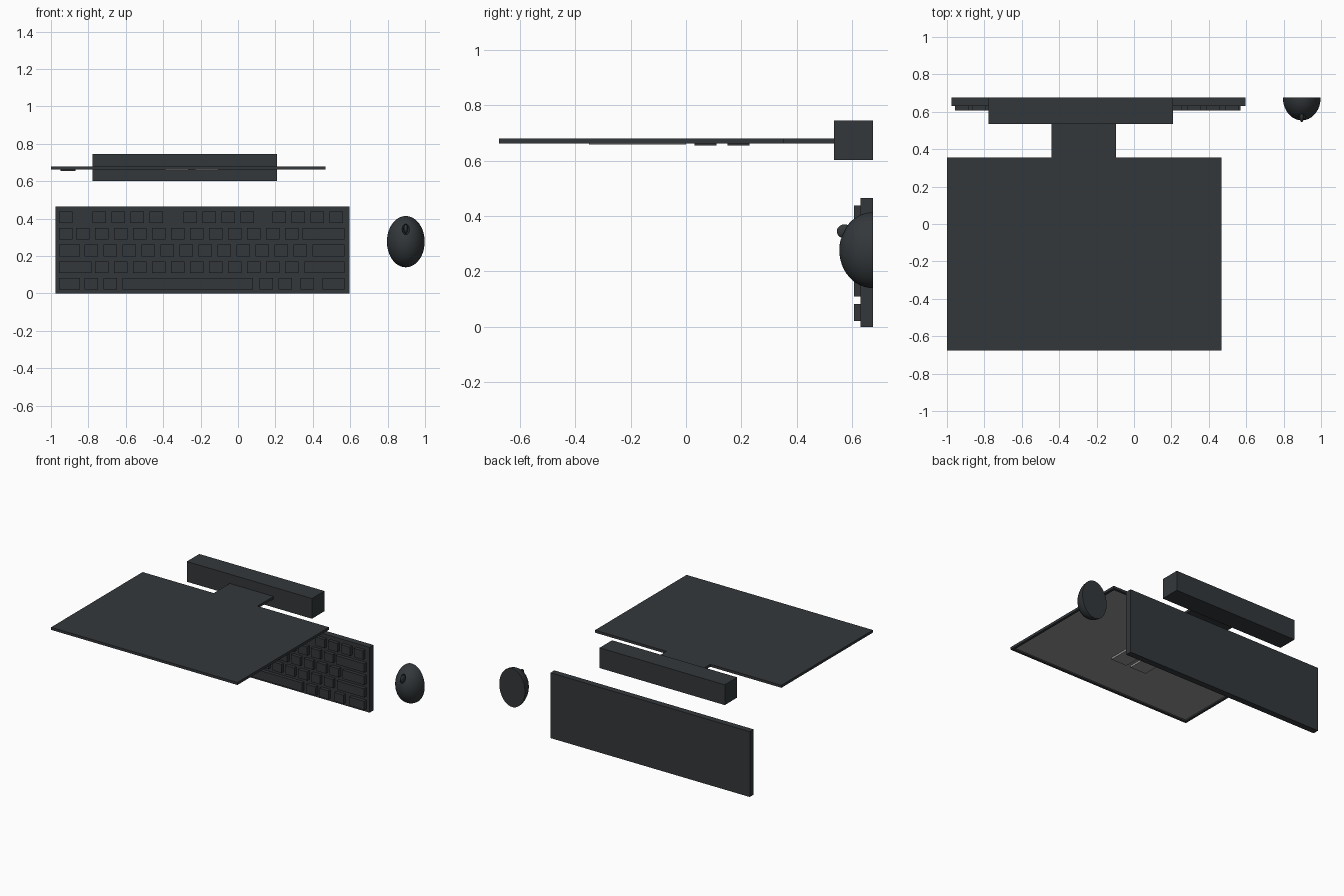
import bpy
import bmesh
from mathutils import Vector

if "Cube" in bpy.data.objects:
    bpy.data.objects.remove(bpy.data.objects["Cube"], do_unlink=True)


def make_material(name, color):
    mat = bpy.data.materials.new(name)
    mat.use_nodes = True
    mat.diffuse_color = color
    mat.node_tree.nodes["Principled BSDF"].inputs["Base Color"].default_value = color
    return mat


dark = make_material("dark_plastic", (0.033, 0.039, 0.043, 1))
light = make_material("screen_grey", (0.3, 0.3, 0.3, 1))


def add_box(bm, low, high):
    low, high = Vector(low), Vector(high)
    verts = bmesh.ops.create_cube(bm, size=1)["verts"]
    bmesh.ops.scale(bm, vec=high - low, verts=verts)
    bmesh.ops.translate(bm, vec=(low + high) / 2, verts=verts)


def finish(bm, name, *mats):
    mesh = bpy.data.meshes.new(name)
    bm.to_mesh(mesh)
    bm.free()
    obj = bpy.data.objects.new(name, mesh)
    bpy.context.collection.objects.link(obj)
    for mat in mats:
        mesh.materials.append(mat)
    return obj


def boxes(name, mat, *spans):
    bm = bmesh.new()
    for low, high in spans:
        add_box(bm, low, high)
    return finish(bm, name, mat)


# Monitor: lying face down, with a recessed screen underneath
PANEL_LOW, PANEL_HIGH, SCREEN_Z = 0.662, 0.68, 0.672
bm = bmesh.new()
add_box(bm, (-1, -0.675, PANEL_LOW), (0.468, 0.355, PANEL_HIGH))
bm.normal_update()
screen = min(bm.faces, key=lambda f: f.normal.z)
bmesh.ops.inset_region(bm, faces=[screen], thickness=0.025)
pocket = bmesh.ops.extrude_discrete_faces(bm, faces=[screen])["faces"][0]
bmesh.ops.translate(bm, vec=(0, 0, SCREEN_Z - PANEL_LOW), verts=pocket.verts)
pocket.material_index = 1
finish(bm, "monitor_panel", dark, light)

# Stand
boxes("stand_neck", dark, ((-0.44, 0.355, PANEL_LOW), (-0.095, 0.54, PANEL_HIGH)))
boxes("stand_base", dark, ((-0.778, 0.535, 0.602), (0.208, 0.675, 0.746)))

# Raised shapes on the screen
boxes("screen_windows", light,
      *[((x, -0.35, 0.658), (x + 0.125, 0, SCREEN_Z)) for x in (-0.39, -0.23)])
boxes("screen_icons", dark,
      *[((-0.95, y, 0.655), (-0.87, y + 0.08, SCREEN_Z)) for y in (0.03, 0.15)])

# Keyboard body
boxes("keyboard_body", dark, ((-0.975, 0.631, 0), (0.595, 0.675, 0.465)))

# Keys: each run is first left edge, number of keys, key width
PITCH, KEY = 0.1015, 0.072
key_rows = [
    [(-0.957, 1, 0.113), (-0.82, 2, KEY), (-0.617, 1, 0.697), (0.115, 2, KEY),
     (0.334, 1, KEY), (0.452, 1, 0.117)],
    [(-0.957, 1, 0.173), (-0.764, 11, KEY), (0.355, 1, 0.214)],
    [(-0.957, 1, 0.113), (-0.82, 12, KEY), (0.398, 1, 0.171)],
    [(-0.957, 1, KEY), (-0.866, 12, KEY), (0.345, 1, 0.224)],
    [(-0.957, 1, KEY), (-0.777, 4, KEY), (-0.291, 4, KEY), (0.184, 4, KEY)],
]
spans = []
for row, runs in enumerate(key_rows):
    z = 0.021 + row * 0.089
    for start, count, width in runs:
        for i in range(count):
            x = start + i * PITCH
            spans.append(((x, 0.607, z), (x + width, 0.635, z + 0.062)))
boxes("keyboard_keys", dark, *spans)


def ellipsoid(bm, center, radii):
    verts = bmesh.ops.create_uvsphere(bm, u_segments=48, v_segments=24, radius=1)["verts"]
    bmesh.ops.scale(bm, vec=radii, verts=verts)
    bmesh.ops.translate(bm, vec=center, verts=verts)


# Mouse: half an egg with a flat back
MOUSE_X, BACK_Y = 0.897, 0.675
bm = bmesh.new()
ellipsoid(bm, (MOUSE_X, BACK_Y, 0.277), (0.101, 0.121, 0.137))
cut = bmesh.ops.bisect_plane(bm, geom=bm.verts[:] + bm.edges[:] + bm.faces[:], dist=1e-5,
                             plane_co=(0, BACK_Y, 0), plane_no=(0, 1, 0), clear_outer=True)
rim = [e for e in bm.edges if e.is_boundary]
bmesh.ops.contextual_create(bm, geom=rim)
bmesh.ops.recalc_face_normals(bm, faces=bm.faces)
mouse = finish(bm, "mouse_body", dark)

# Wheel slot cutter
bm = bmesh.new()
ellipsoid(bm, (MOUSE_X, 0.565, 0.347), (0.02, 0.035, 0.033))
cutter = finish(bm, "wheel_slot_cutter", dark)
cutter.hide_render = True
cutter.hide_set(True)
slot = mouse.modifiers.new("wheel_slot", 'BOOLEAN')
slot.operation = 'DIFFERENCE'
slot.object = cutter

# Scroll wheel
bm = bmesh.new()
ellipsoid(bm, (MOUSE_X, 0.573, 0.345), (0.011, 0.028, 0.025))
wheel = finish(bm, "mouse_wheel", dark)

bpy.context.view_layer.update()
bpy.ops.object.select_all(action='DESELECT')
bpy.context.view_layer.objects.active = mouse
mouse.select_set(True)
bpy.ops.object.modifier_apply(modifier="wheel_slot")
bpy.data.objects.remove(cutter, do_unlink=True)
wheel.select_set(True)
bpy.ops.object.shade_smooth_by_angle()
